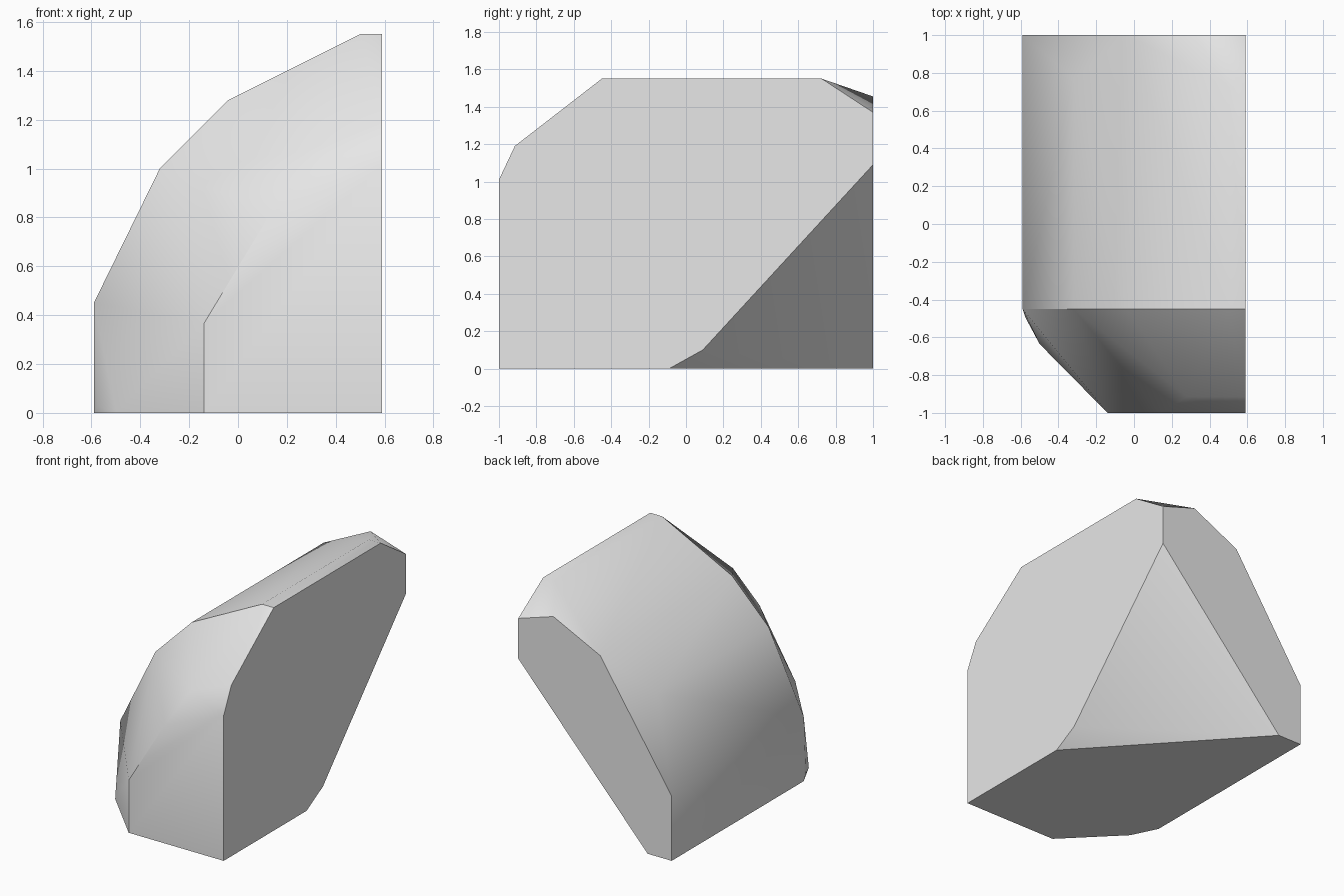
import bpy
import bmesh
import math
from mathutils import Vector

cube = bpy.data.objects.get("Cube")
if cube:
    bpy.data.objects.remove(cube, do_unlink=True)

# Main limits of the block
LEFT, RIGHT = -0.59, 0.59
FRONT, SHOULDER, BACK = -1.0, -0.45, 1.0
TOP = 1.55


def make_material(name, color):
    mat = bpy.data.materials.new(name)
    mat.use_nodes = True
    mat.diffuse_color = color
    mat.node_tree.nodes["Principled BSDF"].inputs["Base Color"].default_value = color
    return mat


def section(y, profile):
    """Place an (x, z) profile at depth y."""
    return [Vector((x, y, z)) for x, z in profile]


def build_hull(name, points, mat):
    """Wrap the sections in one faceted solid with flat sides merged."""
    bm = bmesh.new()
    for p in points:
        bm.verts.new(p)
    result = bmesh.ops.convex_hull(bm, input=bm.verts[:])
    loose = {g for g in result["geom_interior"] + result["geom_unused"]
             if isinstance(g, bmesh.types.BMVert)}
    bmesh.ops.delete(bm, geom=list(loose), context='VERTS')
    bmesh.ops.dissolve_limit(bm, angle_limit=math.radians(1),
                             verts=bm.verts[:], edges=bm.edges[:])
    bmesh.ops.recalc_face_normals(bm, faces=bm.faces[:])
    mesh = bpy.data.meshes.new(name)
    bm.to_mesh(mesh)
    bm.free()
    mesh.materials.append(mat)
    obj = bpy.data.objects.new(name, mesh)
    bpy.context.collection.objects.link(obj)
    return obj


# Arched outline across the full shoulder
arch = [(LEFT, 0), (LEFT, 0.45), (-0.32, 1.0), (-0.04, 1.28), (0.5, TOP), (RIGHT, TOP)]
points = section(SHOULDER, arch)

# Flat front and the rounded edge behind it
points += section(FRONT, [(-0.14, 0), (-0.14, 0.365), (0.135, 0.82), (RIGHT, 1.01), (RIGHT, 0)])
points += section(-0.915, [(0.28, 1.07), (RIGHT, 1.19)])

# Front left lower corner
points += section(-0.635, [(-0.5, 0)])
points += section(-0.495, [(-0.575, 0.03)])

# Back face, bevelled on the arch and at the top corner
points += section(BACK, [(LEFT, 0), (LEFT, 0.45), (-0.04, 1.28), (0.32, 1.455), (RIGHT, 1.37)])
points += section(0.77, [(-0.32, 1.0)])
points += section(0.725, [(0.5, TOP), (RIGHT, TOP)])

# Undercut slope at the lower back corner
points += section(BACK, [(RIGHT, 1.09), (-0.405, 0)])
points += section(0.09, [(RIGHT, 0.1)])
points += section(-0.09, [(RIGHT, 0)])

stone = make_material("light grey", (0.8, 0.8, 0.8, 1.0))
block = build_hull("rock_block", points, stone)

bpy.ops.object.select_all(action='DESELECT')
block.select_set(True)
bpy.context.view_layer.objects.active = block
bpy.ops.object.shade_smooth_by_angle(angle=math.radians(32))
